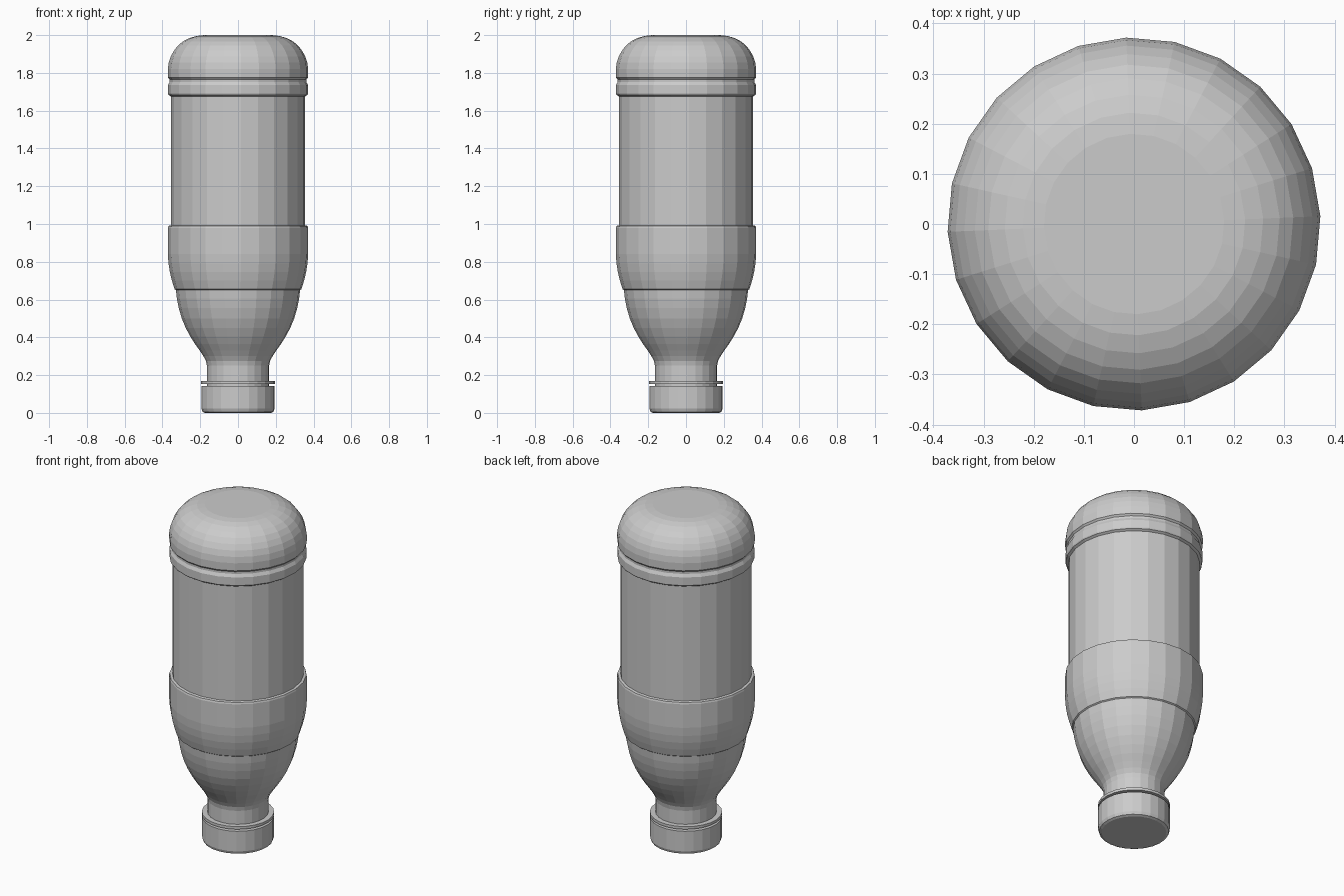
import bpy, bmesh, math

SIDES = 24
OFFSET = math.radians(2.4)


def lathe(name, profile):
    """Spin a list of (radius, height) points into a closed, flat-faced solid."""
    bm = bmesh.new()
    rings = []
    for r, z in profile:
        rings.append([bm.verts.new((r * math.cos(OFFSET + math.tau * i / SIDES),
                                    r * math.sin(OFFSET + math.tau * i / SIDES), z))
                      for i in range(SIDES)])
    for a, b in zip(rings, rings[1:]):
        for i in range(SIDES):
            j = (i + 1) % SIDES
            bm.faces.new((a[i], a[j], b[j], b[i]))
    bm.faces.new(rings[0][::-1])
    bm.faces.new(rings[-1])
    bmesh.ops.recalc_face_normals(bm, faces=bm.faces)
    mesh = bpy.data.meshes.new(name)
    bm.to_mesh(mesh)
    bm.free()
    obj = bpy.data.objects.new(name, mesh)
    bpy.context.collection.objects.link(obj)
    return obj


# Screw cap the upside-down bottle stands on, and its tamper ring
lathe("screw_cap", [(0.175, 0), (0.188, 0.006), (0.194, 0.022), (0.194, 0.142)])
lathe("tamper_ring", [(0.195, 0.154), (0.195, 0.17)])

# Neck, shoulder, waist, grooved band and rounded base in one profile
lathe("bottle_body", [
    (0.165, 0.13), (0.165, 0.25), (0.17, 0.275), (0.183, 0.30), (0.203, 0.33),
    (0.228, 0.365), (0.253, 0.405), (0.277, 0.45), (0.298, 0.50), (0.314, 0.555),
    (0.324, 0.605), (0.329, 0.65), (0.336, 0.655), (0.35, 0.70), (0.361, 0.745),
    (0.368, 0.79), (0.372, 0.84), (0.372, 0.98), (0.369, 0.99), (0.355, 0.993),
    (0.355, 1.675), (0.368, 1.683), (0.371, 1.69), (0.371, 1.735), (0.362, 1.752),
    (0.362, 1.765), (0.371, 1.775), (0.372, 1.82), (0.367, 1.855), (0.356, 1.888),
    (0.339, 1.918), (0.318, 1.945), (0.291, 1.967), (0.258, 1.984), (0.222, 1.995),
    (0.18, 2.0)])
